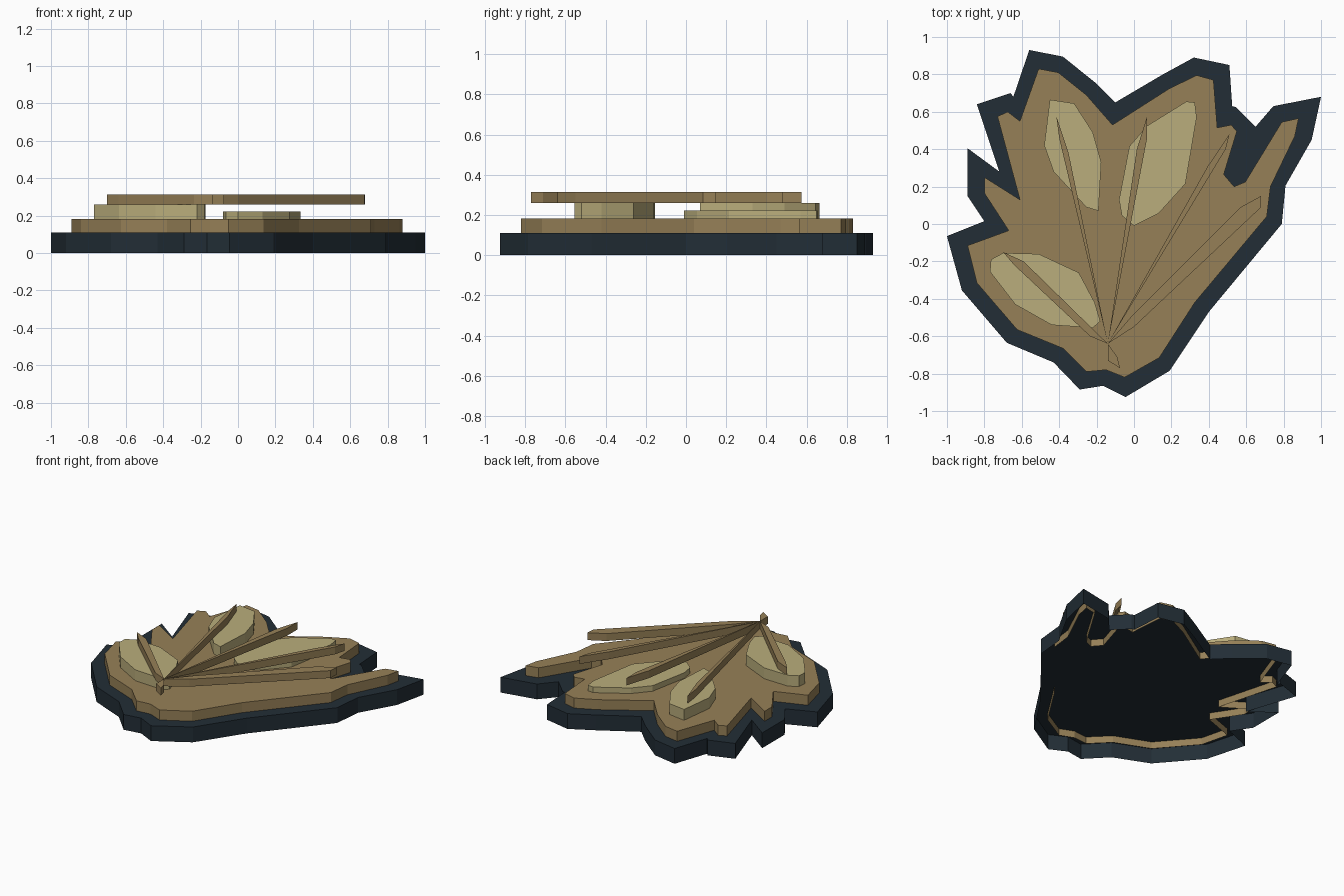
import bpy, bmesh


def material(name, rgb):
    m = bpy.data.materials.new(name)
    m.diffuse_color = (*rgb, 1)
    return m


NAVY = material("dark navy", (0.016, 0.027, 0.037))
BROWN = material("leaf brown", (0.305, 0.216, 0.095))
CREAM = material("pale cream", (0.49, 0.42, 0.20))


def slab(name, outlines, z0, z1, mat):
    """Extruded outlines with a top cap and walls, open underneath."""
    bm = bmesh.new()
    for pts in outlines:
        area = sum(a[0] * b[1] - b[0] * a[1] for a, b in zip(pts, pts[1:] + pts[:1]))
        if area < 0:
            pts = pts[::-1]
        low = [bm.verts.new((x, y, z0)) for x, y in pts]
        top = [bm.verts.new((x, y, z1)) for x, y in pts]
        bm.faces.new(top)
        for i in range(len(pts)):
            j = (i + 1) % len(pts)
            bm.faces.new((low[i], low[j], top[j], top[i]))
    me = bpy.data.meshes.new(name)
    bm.to_mesh(me)
    bm.free()
    me.materials.append(mat)
    ob = bpy.data.objects.new(name, me)
    bpy.context.collection.objects.link(ob)
    return ob


# Dark backing that outlines the whole leaf
backing = [(-.56, .93), (-.38, .895), (-.2, .75), (-.10, .65), (.155, .80), (.32, .89),
           (.51, .85), (.525, .63), (.545, .625), (.65, .52), (.745, .63), (1, .68),
           (.95, .45), (.81, .205), (.79, 0), (.40, -.47), (.19, -.785), (-.045, -.925),
           (-.165, -.865), (-.29, -.885), (-.43, -.74), (-.68, -.635), (-.92, -.355),
           (-1, -.065), (-.80, .015), (-.89, .15), (-.89, .405), (-.72, .28),
           (-.84, .64), (-.66, .70), (-.645, .68)]
slab("leaf_backing", [backing], 0, .11, NAVY)

# Brown leaf body
body = [(-.51, .83), (-.405, .81), (-.255, .69), (-.115, .53), (.19, .725), (.335, .795),
        (.425, .77), (.445, .515), (.52, .53), (.55, .495), (.48, .265), (.535, .2),
        (.595, .225), (.79, .545), (.88, .565), (.86, .47), (.73, .2), (.71, .04),
        (.325, -.42), (.135, -.715), (-.05, -.82), (-.15, -.78), (-.255, -.79),
        (-.38, -.665), (-.625, -.565), (-.84, -.315), (-.89, -.115), (-.67, -.035),
        (-.80, .165), (-.80, .25), (-.61, .13), (-.73, .575), (-.675, .6), (-.61, .55)]
slab("leaf_body", [body], .06, .182, BROWN)

# Pale raised lobes
upper_left = [(-.45, .665), (-.32, .645), (-.22, .49), (-.175, .33), (-.19, .07),
              (-.255, .09), (-.43, .28), (-.48, .42)]
upper_right = [(.325, .65), (.28, .655), (.07, .525), (-.025, .415), (-.08, .13),
               (-.065, .045), (0, -.01), (.13, .055), (.275, .215), (.335, .57)]
lower_left = [(-.70, -.155), (-.51, -.16), (-.295, -.26), (-.21, -.42), (-.18, -.52),
              (-.22, -.555), (-.44, -.54), (-.635, -.43), (-.77, -.255), (-.765, -.19)]
slab("upper_left_lobe", [upper_left], .15, .26, CREAM)
slab("upper_right_lobe", [upper_right], .15, .222, CREAM)
slab("lower_left_lobe", [lower_left], .15, .26, CREAM)

# Veins fanning out from one hub, with a short stem
hub = (-.14, -.64)
veins = [[(-.235, -.60), (-.64, -.22), (-.70, -.15), (-.59, -.20)],
         [(-.40, .46), (-.415, .575), (-.35, .38)],
         [(.015, .40), (.07, .575), (.07, .46)],
         [(.395, .31), (.51, .48), (.49, .40)],
         [(-.01, -.49), (.57, .09), (.68, .15), (.675, .085), (0, -.55)],
         [(-.09, -.71), (-.075, -.77), (-.14, -.73)]]
slab("leaf_veins", [[hub] + v for v in veins], .26, .313, BROWN)
